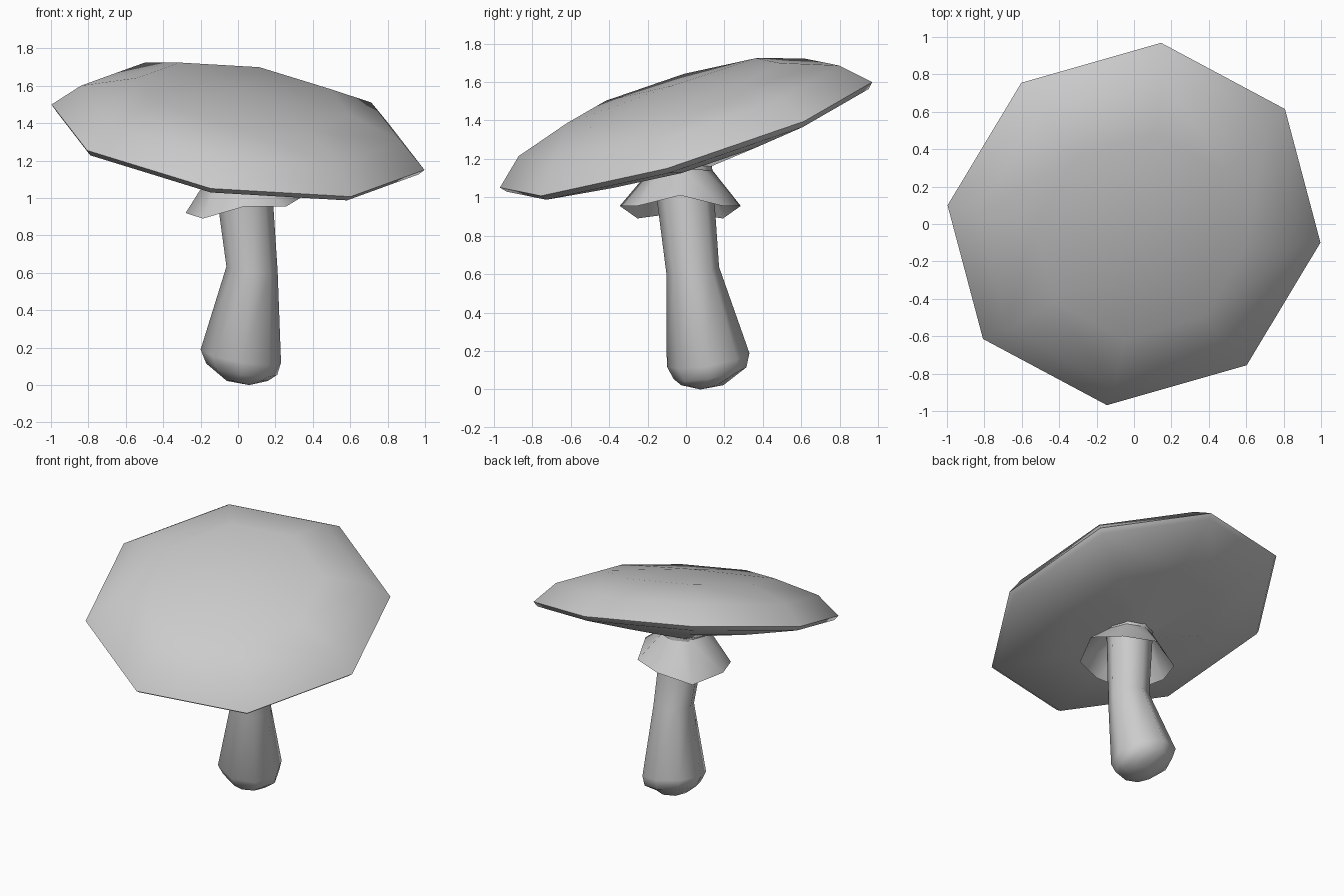
import bpy, bmesh, math
from mathutils import Vector

if "Cube" in bpy.data.objects:
    bpy.data.objects.remove(bpy.data.objects["Cube"])

N = 8


def ring(center, r, u, v):
    c = Vector(center)
    return [c + r * (math.cos(a) * u + math.sin(a) * v)
            for a in (2 * math.pi * i / N for i in range(N))]


def loft(name, rings, start=None, end=None, angle=50):
    """Skin a list of point rings, optionally closed by pole points."""
    bm = bmesh.new()
    vr = [[bm.verts.new(p) for p in r] for r in rings]
    for a, b in zip(vr, vr[1:]):
        for i in range(N):
            j = (i + 1) % N
            bm.faces.new((a[i], a[j], b[j], b[i]))
    for pole, r in ((start, vr[0]), (end, vr[-1])):
        if pole is not None:
            p = bm.verts.new(pole)
            for i in range(N):
                bm.faces.new((r[i], r[(i + 1) % N], p))
    bmesh.ops.recalc_face_normals(bm, faces=bm.faces)
    me = bpy.data.meshes.new(name)
    bm.to_mesh(me)
    bm.free()
    ob = bpy.data.objects.new(name, me)
    bpy.context.collection.objects.link(ob)
    bpy.ops.object.select_all(action='DESELECT')
    ob.select_set(True)
    bpy.context.view_layer.objects.active = ob
    bpy.ops.object.shade_smooth_by_angle(angle=math.radians(angle))
    return ob


X, Y = Vector((1, 0, 0)), Vector((0, 1, 0))

# Cap: tilted octagonal dome with a shallow underside running into the stem
n = Vector((0.145, -0.305, 1)).normalized()
u = Vector((0.142, 0.953, 0.267))
u = (u - u.dot(n) * n).normalized()
v = n.cross(u)
c = Vector((0, 0, 1.325))
profile = [(0.58, 0.23), (0.875, 0.132), (1.017, 0), (0.99, -0.03), (0.55, -0.11)]
cap_rings = [ring(c + h * n, r, u, v) for r, h in profile]
a0 = math.atan2(u.y, u.x)
su = Vector((math.cos(a0), math.sin(a0), 0))
sv = Vector((-su.y, su.x, 0))
cap_rings.append(ring((0.015, -0.01, 1.16), 0.14, su, sv))
loft("cap", cap_rings, start=c + 0.268 * n)

# Stem: bent, with a tilted rounded bulb at the base
tu = Vector((1, 0, -0.16))
tv = Vector((0, 1, 0.16))
mu = Vector((1, 0, -0.1))
mv = Vector((0, 1, 0.13))
loft("stem", [
    ring((0.05, 0.085, 0.022), 0.11, X, Y),
    ring((0.02, 0.125, 0.085), 0.19, tu, tv),
    ring((0.015, 0.115, 0.155), 0.215, tu, tv),
    ring((0.075, 0.035, 0.62), 0.137, mu, mv),
    ring((0.02, -0.02, 1.17), 0.155, X, Y),
], start=(0.06, 0.075, 0.0), end=(0.02, -0.02, 1.2))

# Skirt: flared collar with an uneven hem
hem_z = [1.01, 0.955, 0.955, 0.89, 0.92, 0.89, 0.955, 0.955]
hem = ring((0.035, -0.03, 0), 0.315, X, Y)
for p, z in zip(hem, hem_z):
    p.z = z
loft("skirt", [ring((0.02, -0.025, 1.15), 0.155, X, Y), hem])
